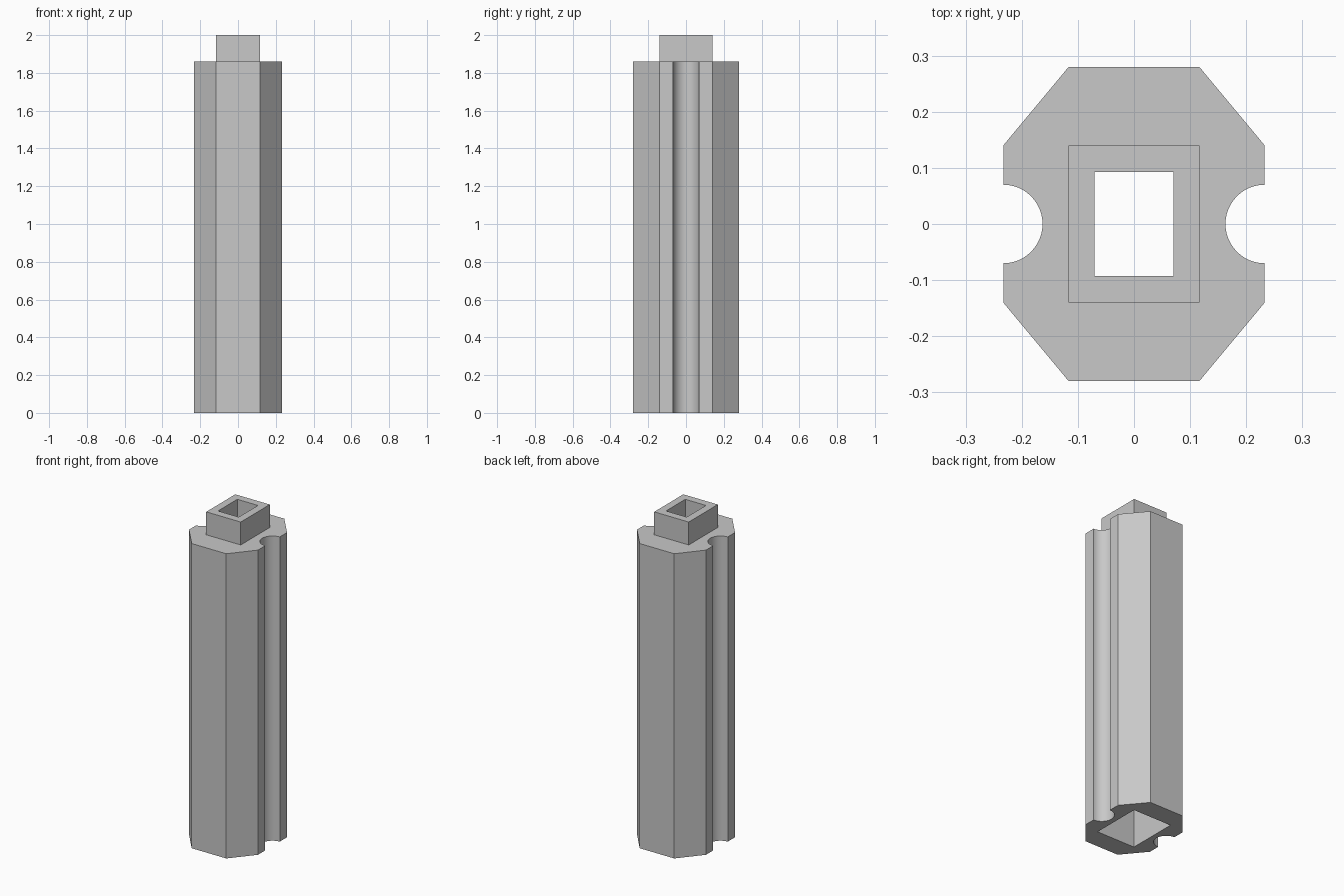
import bpy, bmesh, math

if "Cube" in bpy.data.objects:
    bpy.data.objects.remove(bpy.data.objects["Cube"], do_unlink=True)

HALF_X, HALF_Y = 0.233, 0.28       # octagonal column
SHOULDER, TOP = 1.86, 2.0          # column top and peg top
GROOVE_R = 0.07                    # side groove radius
PEG = (HALF_X / 2, HALF_Y / 2)
BORE = (0.07, 0.093)
SOCKET = (0.131, 0.157)
SOCKET_TOP = 1.72

grey = bpy.data.materials.new("Light grey")
grey.use_nodes = True
grey.diffuse_color = (0.58, 0.58, 0.58, 1)
grey.node_tree.nodes["Principled BSDF"].inputs["Base Color"].default_value = grey.diffuse_color


def prism(name, outline, z0, z1):
    """Extrude a closed xy outline between two heights."""
    bm = bmesh.new()
    face = bm.faces.new([bm.verts.new((x, y, z0)) for x, y in outline])
    new = bmesh.ops.extrude_face_region(bm, geom=[face])["geom"]
    bmesh.ops.translate(bm, vec=(0, 0, z1 - z0),
                        verts=[v for v in new if isinstance(v, bmesh.types.BMVert)])
    bmesh.ops.recalc_face_normals(bm, faces=bm.faces)
    mesh = bpy.data.meshes.new(name)
    bm.to_mesh(mesh)
    bm.free()
    mesh.materials.append(grey)
    obj = bpy.data.objects.new(name, mesh)
    bpy.context.collection.objects.link(obj)
    return obj


def rectangle(size):
    x, y = size
    return [(-x, -y), (x, -y), (x, y), (-x, y)]


def cut(obj, size, z0, z1):
    """Cut a rectangular shaft out of a part."""
    cutter = prism("shaft_cutter", rectangle(size), z0, z1)
    cutter.hide_render = True
    mod = obj.modifiers.new("Shaft", "BOOLEAN")
    mod.operation, mod.solver, mod.object = "DIFFERENCE", "EXACT", cutter
    bpy.ops.object.select_all(action="DESELECT")
    bpy.context.view_layer.objects.active = obj
    obj.select_set(True)
    bpy.ops.object.modifier_apply(modifier=mod.name)
    bpy.data.objects.remove(cutter, do_unlink=True)


# Half of the column outline, with the round groove in its side
STEPS = 24
half = [(PEG[0], -HALF_Y), (HALF_X, -PEG[1])]
for i in range(STEPS + 1):
    a = math.pi * i / STEPS
    half.append((HALF_X - GROOVE_R * math.sin(a), -GROOVE_R * math.cos(a)))
half += [(HALF_X, PEG[1]), (PEG[0], HALF_Y)]

# Column with a socket below and a narrower bore to the top
column = prism("column", half + [(-x, -y) for x, y in half], 0, SHOULDER)
cut(column, SOCKET, -0.1, SOCKET_TOP)
cut(column, BORE, SOCKET_TOP - 0.1, SHOULDER + 0.1)

# Hollow connecting peg
peg = prism("connecting_peg", rectangle(PEG), SHOULDER, TOP)
cut(peg, BORE, SHOULDER - 0.1, TOP + 0.1)

# Smooth grooves, sharp corners
bpy.ops.object.select_all(action="DESELECT")
column.select_set(True)
bpy.context.view_layer.objects.active = column
bpy.ops.object.shade_smooth_by_angle(angle=math.radians(30))
